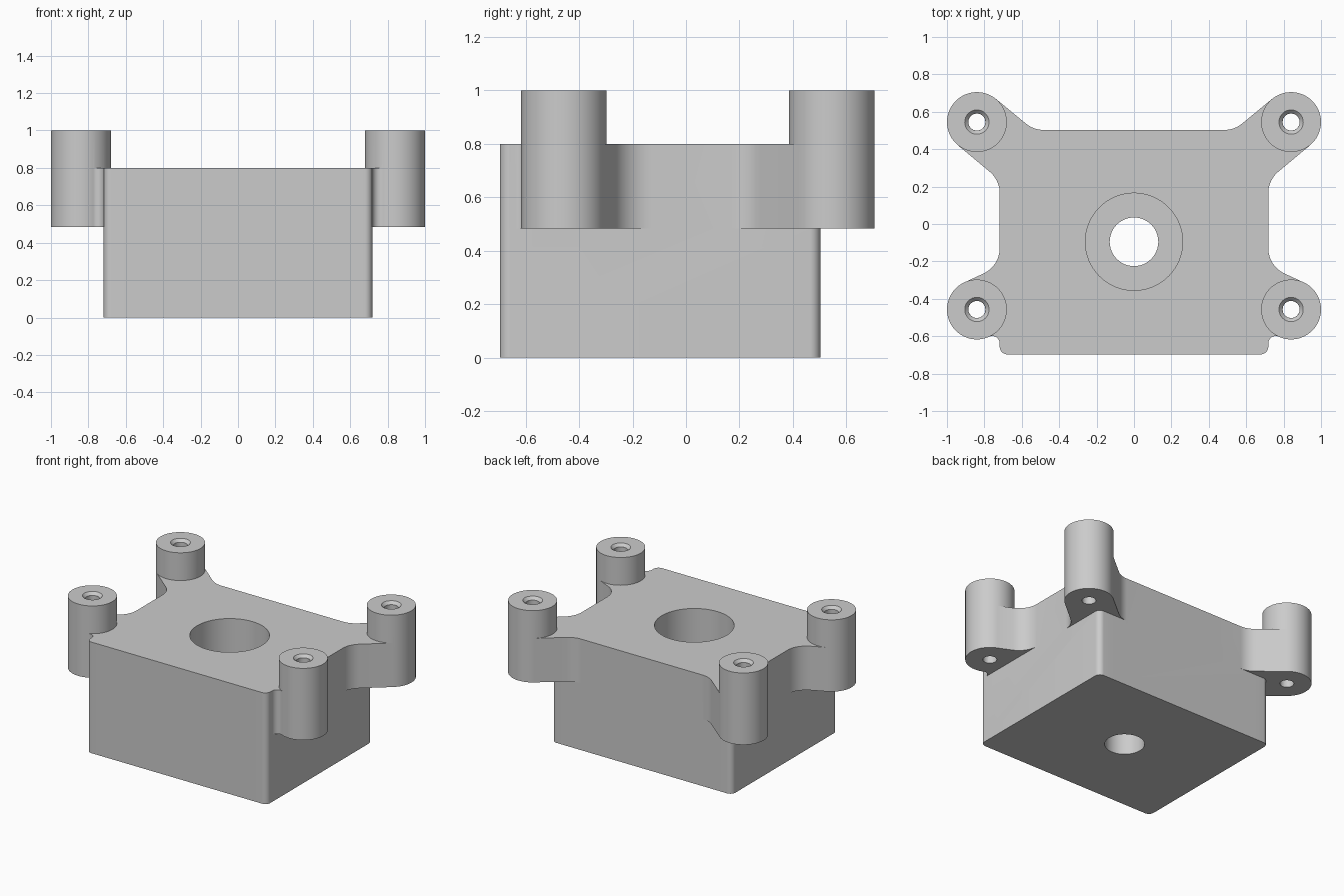
import bpy, bmesh, math
from mathutils import Vector

cube = bpy.data.objects.get("Cube")
if cube:
    bpy.data.objects.remove(cube, do_unlink=True)

BOSS_X, BOSS_R = 0.84, 0.16
BOSS_YS = (-0.457, 0.545)
ARM_Z, TOP_Z, BOSS_Z = 0.483, 0.8, 1.0
BORE_Y = -0.095

grey = bpy.data.materials.new("plain grey")
grey.use_nodes = True
colour = (0.6, 0.6, 0.6, 1)
grey.diffuse_color = colour
grey.node_tree.nodes["Principled BSDF"].inputs["Base Color"].default_value = colour


def rounded(points, steps=10):
    """Round each (x, y, radius) corner of an open path; radius 0 keeps it sharp."""
    path = []
    for i, (x, y, r) in enumerate(points):
        p = Vector((x, y))
        if r == 0:
            path.append(p)
            continue
        a = (Vector(points[i - 1][:2]) - p).normalized()
        b = (Vector(points[i + 1][:2]) - p).normalized()
        half = a.angle(b) / 2
        centre = p + (a + b).normalized() * r / math.sin(half)
        start = p + a * r / math.tan(half) - centre
        end = p + b * r / math.tan(half) - centre
        sweep = start.angle(end)
        for k in range(steps + 1):
            t = k / steps
            arc = (start * math.sin((1 - t) * sweep) + end * math.sin(t * sweep)) / math.sin(sweep)
            path.append(centre + arc)
    return path


def make_object(name, bm):
    bmesh.ops.recalc_face_normals(bm, faces=bm.faces)
    mesh = bpy.data.meshes.new(name)
    bm.to_mesh(mesh)
    bm.free()
    mesh.materials.append(grey)
    obj = bpy.data.objects.new(name, mesh)
    bpy.context.collection.objects.link(obj)
    return obj


def prism(name, half_path, z0, z1):
    """Extrude a right-hand half outline together with its mirror image."""
    left = [Vector((-p.x, p.y)) for p in reversed(half_path)]
    bm = bmesh.new()
    face = bm.faces.new([bm.verts.new((p.x, p.y, z0)) for p in half_path + left])
    new = bmesh.ops.extrude_face_region(bm, geom=[face])["geom"]
    verts = [v for v in new if isinstance(v, bmesh.types.BMVert)]
    bmesh.ops.translate(bm, vec=(0, 0, z1 - z0), verts=verts)
    return make_object(name, bm)


def cylinder(name, x, y, z0, z1, r0, r1, sides=64):
    bm = bmesh.new()
    bmesh.ops.create_cone(bm, cap_ends=True, segments=sides, radius1=r0, radius2=r1, depth=z1 - z0)
    bmesh.ops.translate(bm, vec=(x, y, (z0 + z1) / 2), verts=bm.verts)
    return make_object(name, bm)


def combine(target, tool, operation):
    """Apply a boolean and discard the tool."""
    mod = target.modifiers.new(operation, 'BOOLEAN')
    mod.operation, mod.solver, mod.object = operation, 'EXACT', tool
    bpy.context.view_layer.objects.active = target
    bpy.ops.object.modifier_apply(modifier=mod.name)
    bpy.data.objects.remove(tool, do_unlink=True)


# Block with rounded upright edges
housing = prism("mount_housing", rounded([
    (0.6, -0.697, 0), (0.718, -0.697, 0.04), (0.718, 0.503, 0.04), (0.6, 0.503, 0)]), 0, TOP_Z)

# Arms reaching out to the four bosses, with filleted roots
front, back = BOSS_YS
arms = prism("arms", rounded([
    (0.6, -0.66, 0), (0.718, -0.66, 0),
    (0.718, -0.579, 0.04), (0.776, -0.603, 0), (BOSS_X, front, 0), (0.907, -0.312, 0),
    (0.718, -0.225, 0.15), (0.718, 0.235, 0.15),
    (0.943, 0.422, 0), (BOSS_X, back, 0), (0.737, 0.668, 0),
    (0.537, 0.503, 0.15), (0.3, 0.503, 0)]), ARM_Z, TOP_Z)
combine(housing, arms, 'UNION')

# Four screw bosses
corners = [(s * BOSS_X, y) for s in (-1, 1) for y in BOSS_YS]
for x, y in corners:
    combine(housing, cylinder("boss", x, y, ARM_Z, BOSS_Z, BOSS_R, BOSS_R), 'UNION')

# Screw holes with a chamfered mouth
for x, y in corners:
    combine(housing, cylinder("hole", x, y, 0.3, 1.1, 0.046, 0.046, 16), 'DIFFERENCE')
    combine(housing, cylinder("chamfer", x, y, 0.98, 1.02, 0.046, 0.084, 32), 'DIFFERENCE')

# Wide central bore above a narrower through hole
combine(housing, cylinder("bore", 0, BORE_Y, 0.32, 1, 0.26, 0.26), 'DIFFERENCE')
combine(housing, cylinder("through_hole", 0, BORE_Y, -0.2, 0.6, 0.13, 0.13, 48), 'DIFFERENCE')

# Smooth curved walls, keep edges crisp
bpy.ops.object.select_all(action='DESELECT')
housing.select_set(True)
bpy.context.view_layer.objects.active = housing
bpy.ops.object.shade_smooth_by_angle(angle=math.radians(30))
